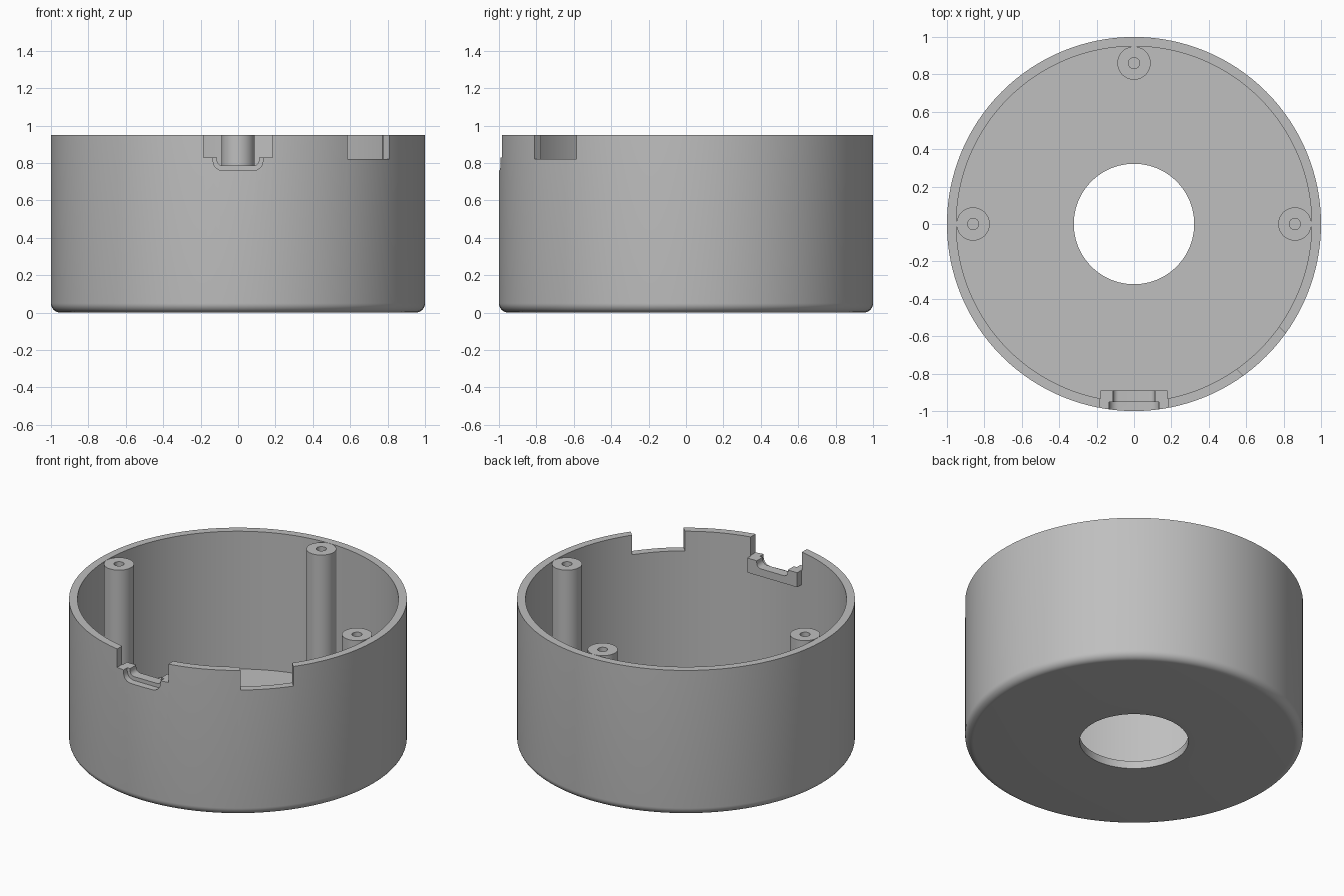
import bpy, bmesh, math
from mathutils import Matrix, Vector

cube = bpy.data.objects.get("Cube")
if cube:
    bpy.data.objects.remove(cube, do_unlink=True)

grey = bpy.data.materials.new("Plain grey")
grey.use_nodes = True
GREY = (0.52, 0.52, 0.52, 1)
grey.diffuse_color = GREY
grey.node_tree.nodes["Principled BSDF"].inputs["Base Color"].default_value = GREY

HEIGHT, WALL, FLOOR, HOLE = 0.95, 0.95, 0.05, 0.322


def finish(name, bm):
    bmesh.ops.recalc_face_normals(bm, faces=bm.faces)
    mesh = bpy.data.meshes.new(name)
    bm.to_mesh(mesh)
    bm.free()
    mesh.materials.append(grey)
    obj = bpy.data.objects.new(name, mesh)
    bpy.context.collection.objects.link(obj)
    return obj


def lathe(name, profile, steps, closed=True):
    """Spin an (r, z) outline around z; r = 0 points merge at the axis."""
    bm = bmesh.new()
    verts = [bm.verts.new((r, 0, z)) for r, z in profile]
    edges = [bm.edges.new(p) for p in zip(verts, verts[1:])]
    if closed:
        edges.append(bm.edges.new((verts[-1], verts[0])))
    bmesh.ops.spin(bm, geom=verts + edges, cent=(0, 0, 0), axis=(0, 0, 1),
                   angle=math.tau, steps=steps, use_duplicate=False)
    bmesh.ops.remove_doubles(bm, verts=bm.verts, dist=1e-5)
    return finish(name, bm)


def box(name, low, high, turn=0, radius=0):
    """Axis box, optionally turned about z or rounded along its lower y edges."""
    bm = bmesh.new()
    low, high = Vector(low), Vector(high)
    bmesh.ops.create_cube(bm, size=1, matrix=Matrix.Translation((low + high) / 2)
                          @ Matrix.Diagonal((*(high - low), 1)))
    if radius:
        edges = [e for e in bm.edges
                 if all(abs(v.co.z - low.z) < 1e-4 for v in e.verts)
                 and abs(e.verts[0].co.x - e.verts[1].co.x) < 1e-4]
        bmesh.ops.bevel(bm, geom=edges, offset=radius, segments=6,
                        profile=0.5, affect='EDGES')
    bmesh.ops.rotate(bm, verts=bm.verts, matrix=Matrix.Rotation(turn, 3, 'Z'))
    return finish(name, bm)


def combine(target, other, operation):
    mod = target.modifiers.new(other.name, 'BOOLEAN')
    mod.operation, mod.object, mod.solver = operation, other, 'EXACT'
    bpy.context.view_layer.objects.active = target
    bpy.ops.object.modifier_apply(modifier=mod.name)
    bpy.data.objects.remove(other, do_unlink=True)


def smooth(obj):
    bpy.ops.object.select_all(action='DESELECT')
    obj.select_set(True)
    bpy.context.view_layer.objects.active = obj
    bpy.ops.object.shade_smooth_by_angle(angle=math.radians(30))


# Round cup with a rounded bottom rim and a hole in the floor
fillet = [(0.95 + 0.05 * math.sin(a), 0.05 - 0.05 * math.cos(a))
          for a in (math.pi / 2 * i / 8 for i in range(9))]
housing = lathe("housing", [(HOLE, 0)] + fillet
                + [(1, HEIGHT), (WALL, HEIGHT), (WALL, FLOOR), (HOLE, FLOOR)], 128)

# Socket block on the inside of the front wall
combine(housing, box("socket_block", (-0.18, -0.965, 0.735), (0.18, -0.89, 0.94)), 'UNION')

# Front socket opening: wide notch, cable groove, outer plug recess
combine(housing, box("socket_notch", (-0.185, -1.2, 0.83), (0.185, -0.8, 1.2)), 'DIFFERENCE')
combine(housing, box("socket_groove", (-0.112, -1.2, 0.785), (0.112, -0.8, 1.1),
                     radius=0.03), 'DIFFERENCE')
combine(housing, box("plug_recess", (-0.133, -1.2, 0.76), (0.133, -0.953, 1.1),
                     radius=0.05), 'DIFFERENCE')

# Plain notch in the rim, halfway between the front and the left
combine(housing, box("rim_notch", (0.8, -0.159, 0.822), (1.2, 0.159, 1.2),
                     turn=-math.pi / 4), 'DIFFERENCE')
smooth(housing)

# Screw posts with blind holes
for name, x, y in (("back_post", 0, 0.86), ("left_post", 0.86, 0), ("right_post", -0.86, 0)):
    post = lathe(name, [(0, 0.03), (0.089, 0.03), (0.089, HEIGHT), (0.03, HEIGHT),
                        (0.03, 0.45), (0, 0.45)], 40, closed=False)
    post.location = (x, y, 0)
    smooth(post)
